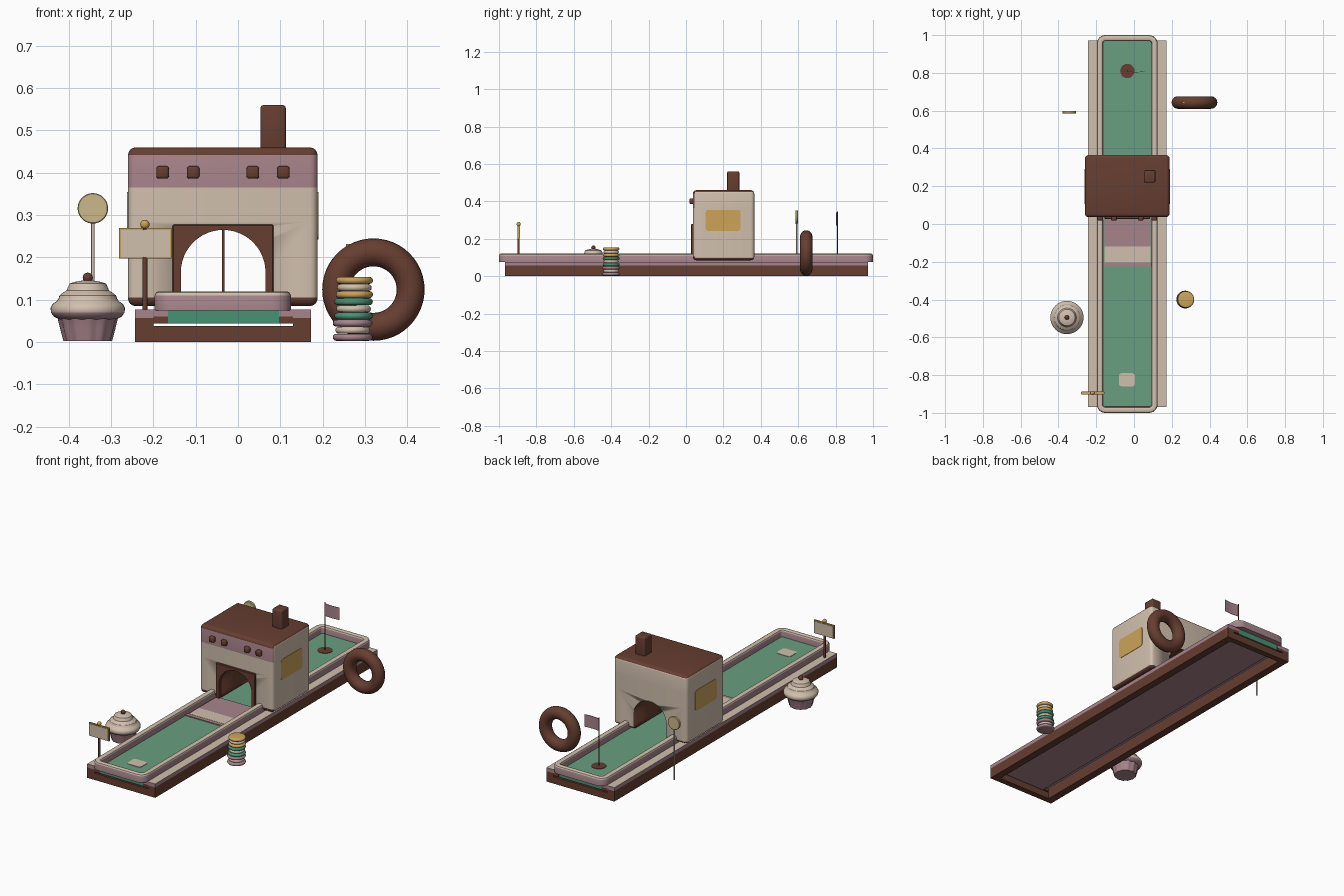
import bpy, bmesh, math
from mathutils import Matrix, Vector

if "Cube" in bpy.data.objects:
    bpy.data.objects.remove(bpy.data.objects["Cube"])


def mat(name, r, g, b):
    m = bpy.data.materials.new(name)
    m.diffuse_color = tuple((c / 255) ** 2.2 for c in (r, g, b)) + (1,)
    m.use_nodes = True
    m.node_tree.nodes["Principled BSDF"].inputs["Base Color"].default_value = m.diffuse_color
    return m


BROWN = mat("chocolate_brown", 102, 64, 52)
BEIGE = mat("cream_beige", 208, 190, 172)
MAUVE = mat("dusty_mauve", 166, 131, 138)
TURF = mat("turf_green", 104, 157, 127)
GREEN = mat("mint_green", 74, 144, 115)
GOLD = mat("caramel_gold", 203, 162, 90)
PALE = mat("pale_gold", 203, 182, 138)
CX = -0.035  # centre line of the lane


def finish(name, bm, mats, rule=None, angle=35):
    """Turn a bmesh into an object, colouring faces by a rule."""
    bmesh.ops.remove_doubles(bm, verts=bm.verts, dist=1e-5)
    bmesh.ops.recalc_face_normals(bm, faces=bm.faces)
    bm.normal_update()
    me = bpy.data.meshes.new(name)
    for m in mats:
        me.materials.append(m)
    if rule:
        for f in bm.faces:
            f.material_index = rule(f.calc_center_median(), f.normal)
    bm.to_mesh(me)
    bm.free()
    ob = bpy.data.objects.new(name, me)
    bpy.context.collection.objects.link(ob)
    bpy.ops.object.select_all(action='DESELECT')
    ob.select_set(True)
    bpy.context.view_layer.objects.active = ob
    bpy.ops.object.shade_smooth_by_angle(angle=math.radians(angle))
    return ob


def box(name, x, y, z, mats, bevel=0.0, rule=None, seg=3, cuts=()):
    bm = bmesh.new()
    bmesh.ops.create_cube(bm, size=1)
    for v in bm.verts:
        v.co = Vector([(a + b) / 2 + c * (b - a) for (a, b), c in zip((x, y, z), v.co)])
    if bevel:
        bmesh.ops.bevel(bm, geom=bm.edges[:], offset=bevel, segments=seg,
                        profile=0.5, affect='EDGES')
    for h in cuts:
        bmesh.ops.bisect_plane(bm, geom=bm.verts[:] + bm.edges[:] + bm.faces[:],
                               plane_co=(0, 0, h), plane_no=(0, 0, 1))
    return finish(name, bm, mats, rule)


def lathe(name, prof, loc, mats, n=32, axis='Z', closed=False, rule=None, flute=None):
    bm = bmesh.new()
    rings = []
    for r, z in prof:
        ring = []
        for i in range(n):
            a = 2 * math.pi * i / n
            k = r * (flute(i, z) if flute else 1)
            ring.append(bm.verts.new((k * math.cos(a), k * math.sin(a), z)))
        rings.append(ring)
    for j in range(len(rings) if closed else len(rings) - 1):
        p, q = rings[j], rings[(j + 1) % len(rings)]
        for i in range(n):
            bm.faces.new((p[i], p[(i + 1) % n], q[(i + 1) % n], q[i]))
    if not closed:
        bm.faces.new(rings[0])
        bm.faces.new(rings[-1])
    if axis == 'Y':
        bm.transform(Matrix.Rotation(math.pi / 2, 4, 'X'))
    bm.transform(Matrix.Translation(loc))
    return finish(name, bm, mats, rule)


def rod(name, loc, r, z0, z1, m, n=12):
    lathe(name, [(r, z0), (r, z1)], (loc[0], loc[1], 0), [m], n)


def ball(name, loc, r, m):
    bm = bmesh.new()
    bmesh.ops.create_uvsphere(bm, u_segments=16, v_segments=10, radius=r)
    bm.transform(Matrix.Translation(loc))
    finish(name, bm, [m])


def round_rect(x0, x1, y0, y1, r, n=6):
    pts = []
    for k, (cx, cy) in enumerate(((x1 - r, y1 - r), (x0 + r, y1 - r), (x0 + r, y0 + r), (x1 - r, y0 + r))):
        for i in range(n + 1):
            a = math.pi / 2 * (k + i / n)
            pts.append((cx + r * math.cos(a), cy + r * math.sin(a)))
    return pts


def plate(name, pts, axis, a, b, m):
    """Extrude a 2D outline between a and b along an axis."""
    def put(p, h):
        return {'X': (h, p[0], p[1]), 'Y': (p[0], h, p[1]), 'Z': (p[0], p[1], h)}[axis]
    bm = bmesh.new()
    lo = [bm.verts.new(put(p, a)) for p in pts]
    hi = [bm.verts.new(put(p, b)) for p in pts]
    bm.faces.new(lo)
    bm.faces.new(hi)
    for i in range(len(pts)):
        j = (i + 1) % len(pts)
        bm.faces.new((lo[i], lo[j], hi[j], hi[i]))
    return finish(name, bm, [m])


# base frame: side beams with a mauve band, deck strips, corner blocks, low end beams
beam = lambda c, n: 1 if n.z > 0.5 else (2 if c.z > 0.057 and abs(n.z) < 0.5 else 0)
for side, x, deck in (("left", (-0.243, -0.2), (-0.2, -0.166)), ("right", (0.13, 0.172), (0.097, 0.13))):
    box(side + "_base_beam", x, (-0.968, 0.972), (0, 0.077), [BROWN, BEIGE, MAUVE], rule=beam, cuts=(0.057,))
    box(side + "_deck_strip", deck, (-0.968, 0.972), (0.06, 0.077), [MAUVE, BEIGE], rule=lambda c, n: int(n.z > 0.5))
    for end, y in (("front", (-0.968, -0.935)), ("back", (0.939, 0.972))):
        box(end + "_" + side + "_corner_block", deck, y, (0.044, 0.06), [BROWN])
for end, y in (("front", (-0.968, -0.935)), ("back", (0.939, 0.972))):
    box(end + "_base_beam", (-0.2, 0.13), y, (0, 0.038), [BROWN])

# turf slab with mauve underside
box("turf", (-0.166, 0.097), (-0.967, 0.971), (0.044, 0.08), [TURF, GREEN, MAUVE],
    rule=lambda c, n: 0 if n.z > 0.5 else (2 if n.z < -0.5 else 1))

# rounded curb ring
bm = bmesh.new()
loops = []
for d, z in ((0, 0.075), (0, 0.11), (0.003, 0.117), (0.009, 0.12), (0.023, 0.12),
             (0.029, 0.117), (0.032, 0.11), (0.032, 0.075)):
    loops.append([bm.verts.new((x, y, z)) for x, y in
                  round_rect(-0.197 + d, 0.125 - d, -1 + d, 1 - d, 0.045 - d)])
for j, p in enumerate(loops):
    q = loops[(j + 1) % len(loops)]
    for i in range(len(p)):
        k = (i + 1) % len(p)
        bm.faces.new((p[i], p[k], q[k], q[i]))
finish("curb", bm, [MAUVE, BEIGE], lambda c, n: int(n.z > 0.3))

# threshold ramp in front of the tunnel
box("ramp_upper", (-0.157, 0.087), (-0.12, 0.04), (0.078, 0.086), [MAUVE])
box("ramp_lower", (-0.157, 0.087), (-0.205, -0.12), (0.078, 0.086), [BEIGE])
box("ramp_lip", (-0.165, 0.096), (-0.225, -0.205), (0.078, 0.085), [MAUVE])

# tee mat and cup
plate("tee_mat", round_rect(-0.08, 0.005, -0.86, -0.79, 0.015), 'Z', 0.079, 0.0825, BEIGE)
rod("cup", (CX, 0.81), 0.038, 0.079, 0.082, BROWN, 24)


# oven house with arched tunnel
def arch(r, spring, bottom, n=24):
    return [(CX + r, bottom)] + [(CX + r * math.cos(math.pi * i / n), spring + r * math.sin(math.pi * i / n))
                                 for i in range(n + 1)] + [(CX - r, bottom)]


def cut(ob, cutter):
    mod = ob.modifiers.new("tunnel", 'BOOLEAN')
    mod.operation = 'DIFFERENCE'
    mod.solver = 'EXACT'
    mod.object = cutter
    bpy.ops.object.select_all(action='DESELECT')
    bpy.context.view_layer.objects.active = ob
    ob.select_set(True)
    bpy.ops.object.modifier_apply(modifier=mod.name)


cutter = plate("tunnel_cutter", arch(0.1, 0.165, 0.02), 'Y', -0.1, 0.5, BROWN)
oven = box("oven_body", (-0.26, 0.188), (0.037, 0.365), (0.085, 0.46), [BEIGE, BROWN, MAUVE],
           bevel=0.018, seg=4, cuts=(0.105, 0.285, 0.365, 0.442))
cut(oven, cutter)
for f in oven.data.polygons:
    c, n = f.center, f.normal
    inside = abs(c.x - CX) < 0.102 and c.z < 0.268 and 0.06 < c.y < 0.34
    front = n.y < -0.5
    top = c.z > 0.442 and (front or n.z > 0.3)
    low = c.z < 0.105 and (front or n.z < -0.3)
    f.material_index = 1 if inside or top or low else (2 if front and c.z > 0.365 else 0)
surround = box("tunnel_surround", (-0.155, 0.084), (0.027, 0.045), (0.085, 0.278), [BROWN], bevel=0.003, seg=1)
cut(surround, cutter)
bpy.data.objects.remove(cutter)

# knobs, side windows, chimney
for i, x in enumerate((-0.178, -0.106, 0.035, 0.107)):
    box("oven_knob_%d" % (i + 1), (x - 0.015, x + 0.015), (0.018, 0.042), (0.386, 0.416), [BROWN], bevel=0.007)
for side, a, b in (("left", -0.262, -0.257), ("right", 0.185, 0.19)):
    plate(side + "_oven_window", round_rect(0.105, 0.292, 0.242, 0.355, 0.015), 'X', a, b, GOLD)
box("chimney", (0.053, 0.113), (0.22, 0.285), (0.44, 0.56), [BROWN], bevel=0.007)

# flag
rod("flag_pole", (CX, 0.81), 0.003, 0.08, 0.345, BROWN)
wave = [(CX + 0.09 * i / 10, 0.808 - 0.004 * math.sin(i * 0.31)) for i in range(11)]
plate("flag", [(x, y - 0.001) for x, y in wave] + [(x, y + 0.001) for x, y in reversed(wave)],
      'Z', 0.272, 0.34, MAUVE)

# start sign
rod("sign_post", (-0.22, -0.895), 0.006, 0.06, 0.272, BROWN)
box("sign_frame", (-0.281, -0.157), (-0.899, -0.89), (0.197, 0.269), [GOLD])
box("sign_panel", (-0.277, -0.161), (-0.902, -0.887), (0.201, 0.265), [BEIGE, GOLD],
    rule=lambda c, n: int(abs(n.y) < 0.5))
ball("sign_finial", (-0.22, -0.895, 0.278), 0.011, GOLD)

# cupcake
cup = (-0.355, -0.495, 0)
lathe("cupcake_wrapper", [(0.056, 0.003), (0.063, 0.03), (0.07, 0.06), (0.073, 0.066)], cup, [MAUVE], 48,
      flute=lambda i, z: 1.03 if i % 4 < 2 else 0.98)
lathe("cupcake_frosting", [(0.066, 0.053), (0.08, 0.06), (0.087, 0.07), (0.088, 0.081), (0.083, 0.09), (0.073, 0.097),
                           (0.069, 0.103), (0.067, 0.11), (0.058, 0.117), (0.05, 0.122), (0.047, 0.13),
                           (0.043, 0.138), (0.032, 0.142), (0.015, 0.145)],
      cup, [BEIGE, MAUVE], 40, rule=lambda c, n: int(c.z < 0.066))
ball("cupcake_cherry", (-0.355, -0.495, 0.152), 0.012, BROWN)

# macaron stack
for k, col in enumerate((MAUVE, GREEN, GOLD)):
    for j in range(3):
        h = 0.0083
        r = 0.041 if j == 1 else 0.047 - 0.0015 * k
        z = 0.003 + (k * 3 + j) * 0.0168
        prof = [(r - h + h * math.sin(t * math.pi / 6), z + h - h * math.cos(t * math.pi / 6)) for t in range(7)]
        lathe("macaron_%d_%s" % (k + 1, ("bottom", "filling", "top")[j]), prof,
              (0.271 + 0.002 * k, -0.4, 0), [BEIGE if j == 1 else col])

# doughnut standing on its edge, with a sprinkle
ring = [(0.088 + 0.033 * math.cos(2 * math.pi * t / 20), 0.033 * math.sin(2 * math.pi * t / 20)) for t in range(20)]
lathe("doughnut", ring, (0.32, 0.643, 0.124), [BROWN], 48, 'Y', closed=True)
box("doughnut_sprinkle", (0.255, 0.274), (0.64, 0.647), (0.222, 0.232), [GOLD], bevel=0.002, seg=2)

# lollipop
rod("lollipop_stick", (-0.343, 0.592), 0.004, 0.003, 0.285, BEIGE)
lathe("lollipop_candy", [(0.034, -0.007), (0.036, -0.005), (0.036, 0.005), (0.034, 0.007)],
      (-0.343, 0.592, 0.316), [PALE], 36, 'Y')
